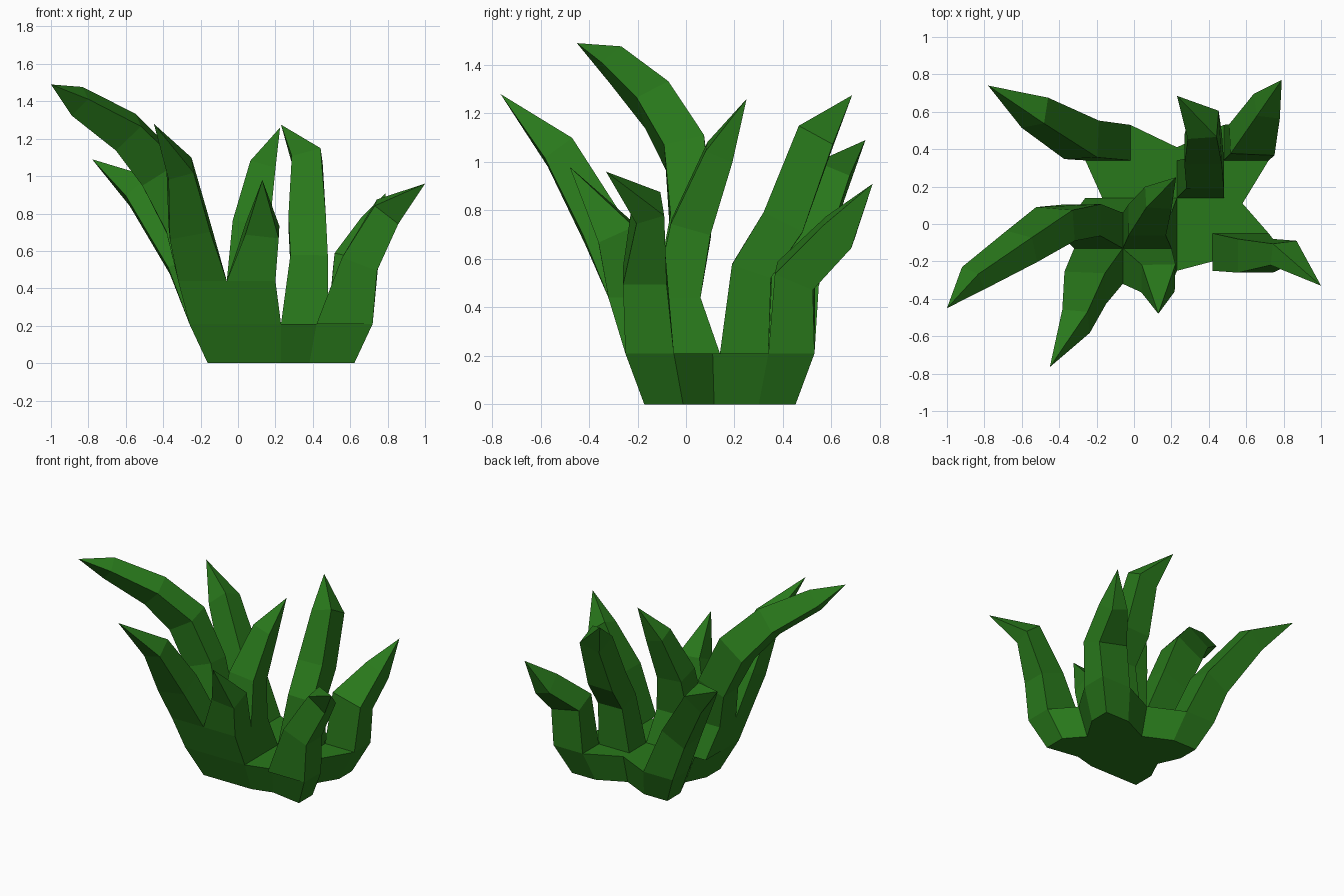
import bpy, bmesh
from mathutils import Vector

if "Cube" in bpy.data.objects:
    bpy.data.objects.remove(bpy.data.objects["Cube"])

green = bpy.data.materials.new("leaf_green")
green.diffuse_color = (0.022, 0.19, 0.011, 1)
green.use_nodes = True
green.node_tree.nodes["Principled BSDF"].inputs["Base Color"].default_value = green.diffuse_color


def finish(name, bm):
    bmesh.ops.recalc_face_normals(bm, faces=bm.faces)
    me = bpy.data.meshes.new(name)
    bm.to_mesh(me)
    bm.free()
    me.materials.append(green)
    bpy.context.collection.objects.link(bpy.data.objects.new(name, me))


def bridge(bm, a, b):
    n = len(a)
    for i in range(n):
        bm.faces.new((a[i], a[(i + 1) % n], b[(i + 1) % n], b[i]))


def blade(name, root, rings, tip):
    """Four-sided tapering leaf; each ring is (x, y, z, width, depth)."""
    sections = [root] + rings
    pts = [Vector(s[:3]) for s in sections] + [Vector(tip)]
    bm = bmesh.new()
    prev = None
    for i, s in enumerate(sections):
        t = Vector((0, 0, 1))
        if i:
            t = (pts[i] - pts[i - 1]).normalized() + (pts[i + 1] - pts[i]).normalized()
        q = Vector((0, 0, 1)).rotation_difference(t)
        ring = [bm.verts.new(pts[i] + q @ Vector((sx * s[3] / 2, sy * s[4] / 2, 0)))
                for sx, sy in ((-1, -1), (1, -1), (1, 1), (-1, 1))]
        if prev:
            bridge(bm, prev, ring)
        prev = ring
    end = bm.verts.new(pts[-1])
    for i in range(4):
        bm.faces.new((prev[i], prev[(i + 1) % 4], end))
    finish(name, bm)


# Star-shaped root base, narrower at the ground
outline = [(-.26, -.25), (.23, -.25), (.42, -.2), (.72, -.25), (.72, -.05), (.58, .11),
           (.72, .34), (.72, .53), (.48, .53), (.23, .41), (-.02, .53), (-.26, .53),
           (-.26, .34), (-.17, .14), (-.26, -.05)]
bm = bmesh.new()
low = [bm.verts.new((.23 + (x - .23) * .8, .14 + (y - .14) * .8, 0)) for x, y in outline]
high = [bm.verts.new((x, y, .21)) for x, y in outline]
bridge(bm, low, high)
bm.faces.new(low[::-1])
bm.faces.new(high)
finish("root_base", bm)

# Raised block carrying the four front-left leaves
bm = bmesh.new()
low = [bm.verts.new((x, y, .21)) for x, y in ((-.26, -.25), (.23, -.25), (.23, .14), (-.26, .14))]
high = [bm.verts.new((x, y, .44)) for x, y in ((-.32, -.32), (.2, -.32), (.2, .06), (-.32, .06))]
bridge(bm, low, high)
finish("stem_block", bm)

# Leaves on the raised block
blade("left_leaf", (-.19, -.035, .44, .26, .19),
      [(-.28, .02, .74, .22, .17), (-.42, .0, 1.03, .23, .17),
       (-.60, -.12, 1.235, .19, .15), (-.86, -.29, 1.4, .13, .11)], (-1, -.45, 1.49))
blade("front_leaf", (-.19, -.225, .44, .26, .19),
      [(-.26, -.34, .72, .22, .18), (-.31, -.52, 1.04, .14, .14)], (-.45, -.765, 1.28))
blade("short_front_leaf", (.07, -.225, .44, .26, .19),
      [(.13, -.29, .71, .18, .16)], (.13, -.48, .98))
blade("inner_leaf", (.07, -.035, .44, .26, .19),
      [(.07, .02, .73, .2, .17), (.13, .14, 1.04, .14, .12)], (.225, .25, 1.26))

# Leaves rising straight from the base
blade("back_left_leaf", (-.14, .435, .21, .24, .19),
      [(-.28, .45, .54, .2, .2), (-.53, .595, .92, .16, .15)], (-.78, .74, 1.09))
blade("centre_leaf", (.355, .24, .21, .25, .2),
      [(.38, .27, .55, .2, .17), (.37, .4, .75, .2, .18),
       (.37, .53, 1.09, .16, .16)], (.23, .685, 1.275))
blade("back_right_leaf", (.6, .435, .21, .24, .19),
      [(.63, .45, .53, .24, .17), (.71, .63, .71, .13, .15)], (.79, .77, .91))
blade("right_leaf", (.57, -.15, .21, .3, .2),
      [(.65, -.17, .53, .2, .18), (.80, -.155, .81, .16, .12)], (1, -.33, .96))
